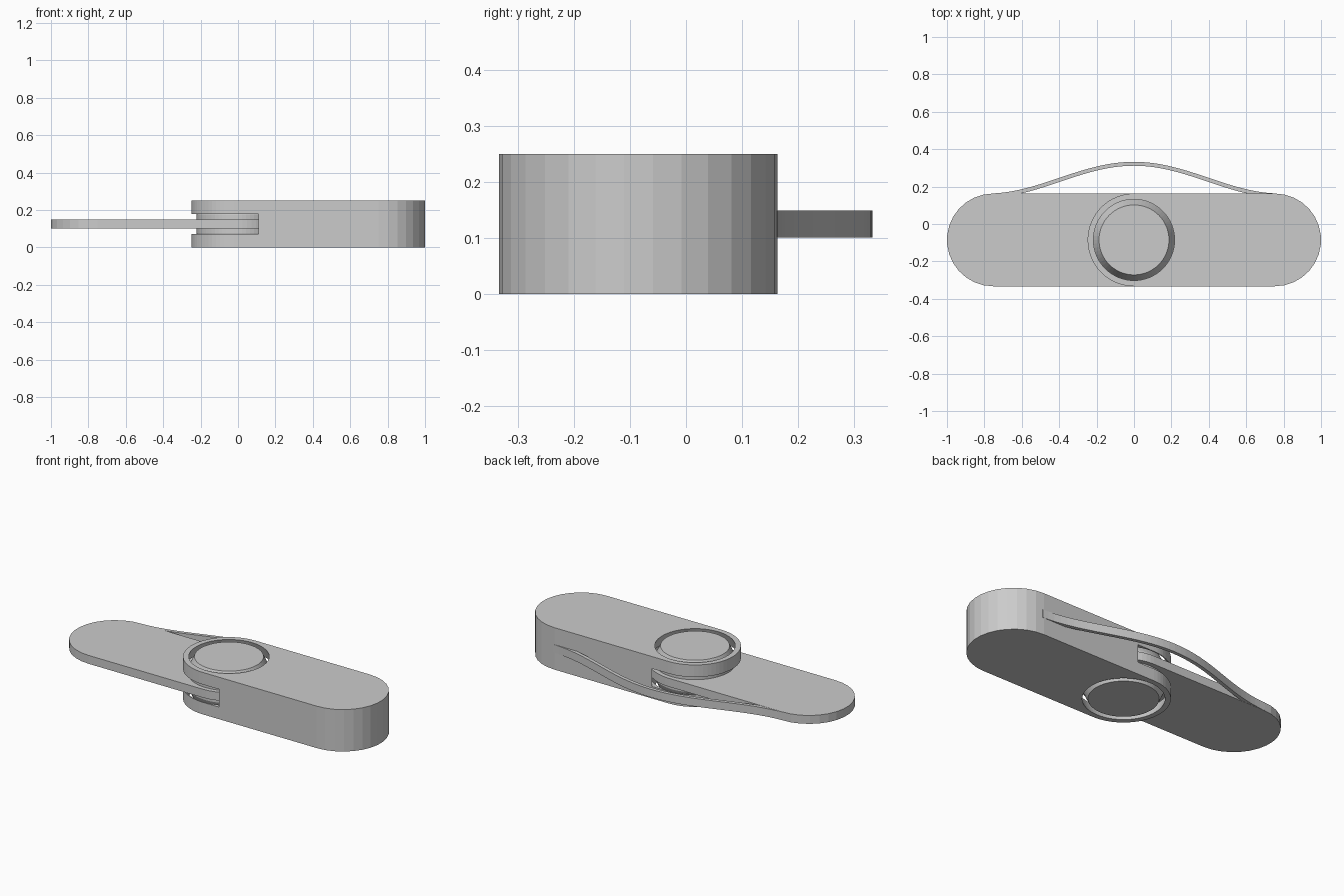
import bpy, bmesh, math

if "Cube" in bpy.data.objects:
    bpy.data.objects.remove(bpy.data.objects["Cube"])

CY = -0.085   # hinge axis y
R = 0.248     # half width of the arms
MID = 0.125   # mid height


def make(name, bm):
    bmesh.ops.recalc_face_normals(bm, faces=bm.faces)
    me = bpy.data.meshes.new(name)
    bm.to_mesh(me)
    bm.free()
    ob = bpy.data.objects.new(name, me)
    bpy.context.collection.objects.link(ob)
    return ob


def prism(name, outline, z0, z1):
    bm = bmesh.new()
    face = bm.faces.new([bm.verts.new((x, y, z0)) for x, y in outline])
    ext = bmesh.ops.extrude_face_region(bm, geom=[face])
    for v in ext["geom"]:
        if isinstance(v, bmesh.types.BMVert):
            v.co.z = z1
    return make(name, bm)


def arc(cx, start, n):
    return [(cx + R * math.cos(start + math.pi * i / n),
             CY + R * math.sin(start + math.pi * i / n)) for i in range(n + 1)]


def lathe(name, half, n=64):
    # half: (radius, height above mid plane); mirrored below
    prof = [(r, MID + h) for r, h in half] + [(r, MID - h) for r, h in reversed(half)]
    bm = bmesh.new()
    rings = [[bm.verts.new((r * math.cos(2 * math.pi * i / n),
                            CY + r * math.sin(2 * math.pi * i / n), z))
              for i in range(n)] for r, z in prof]
    for a, b in zip(rings, rings[1:]):
        for i in range(n):
            j = (i + 1) % n
            bm.faces.new((a[i], a[j], b[j], b[i]))
    bm.faces.new(rings[0])
    bm.faces.new(rings[-1])
    return make(name, bm)


# thick arm with forked knuckle
thick = prism("thick_arm", arc(1 - R, -math.pi / 2, 15) + arc(0, math.pi / 2, 32), 0, 0.25)
cutter = lathe("hinge_cutter", [(0.205, 0.15), (0.217, 0.125), (0.243, 0.053), (0.271, 0.053)])
cutter.hide_render = True
cutter.hide_viewport = True
cutter.display_type = 'WIRE'
mod = thick.modifiers.new("hinge_cut", 'BOOLEAN')
mod.operation = 'DIFFERENCE'
mod.solver = 'EXACT'
mod.object = cutter

# thin arm and its double-tapered pivot
prism("thin_arm", arc(0, -math.pi / 2, 32) + arc(R - 1, math.pi / 2, 15), 0.10, 0.15)
lathe("pivot_plug", [(0.187, 0.125), (0.222, 0.05), (0.222, 0.02)])

# bowed spring strap joining both arms
N, T, L = 40, 0.021, 0.79
mid = []
for i in range(N + 1):
    x = -0.76 + 1.52 * i / N
    y = 0.152 + 0.085 * (1 + math.cos(math.pi * x / L))
    s = -0.085 * math.pi / L * math.sin(math.pi * x / L)
    k = math.hypot(1, s)
    mid.append((x, y, -s / k, 1 / k))
outer = [(x + nx * T / 2, y + ny * T / 2) for x, y, nx, ny in mid]
inner = [(x - nx * T / 2, y - ny * T / 2) for x, y, nx, ny in mid]
prism("spring_strap", outer + inner[::-1], 0.101, 0.149)
